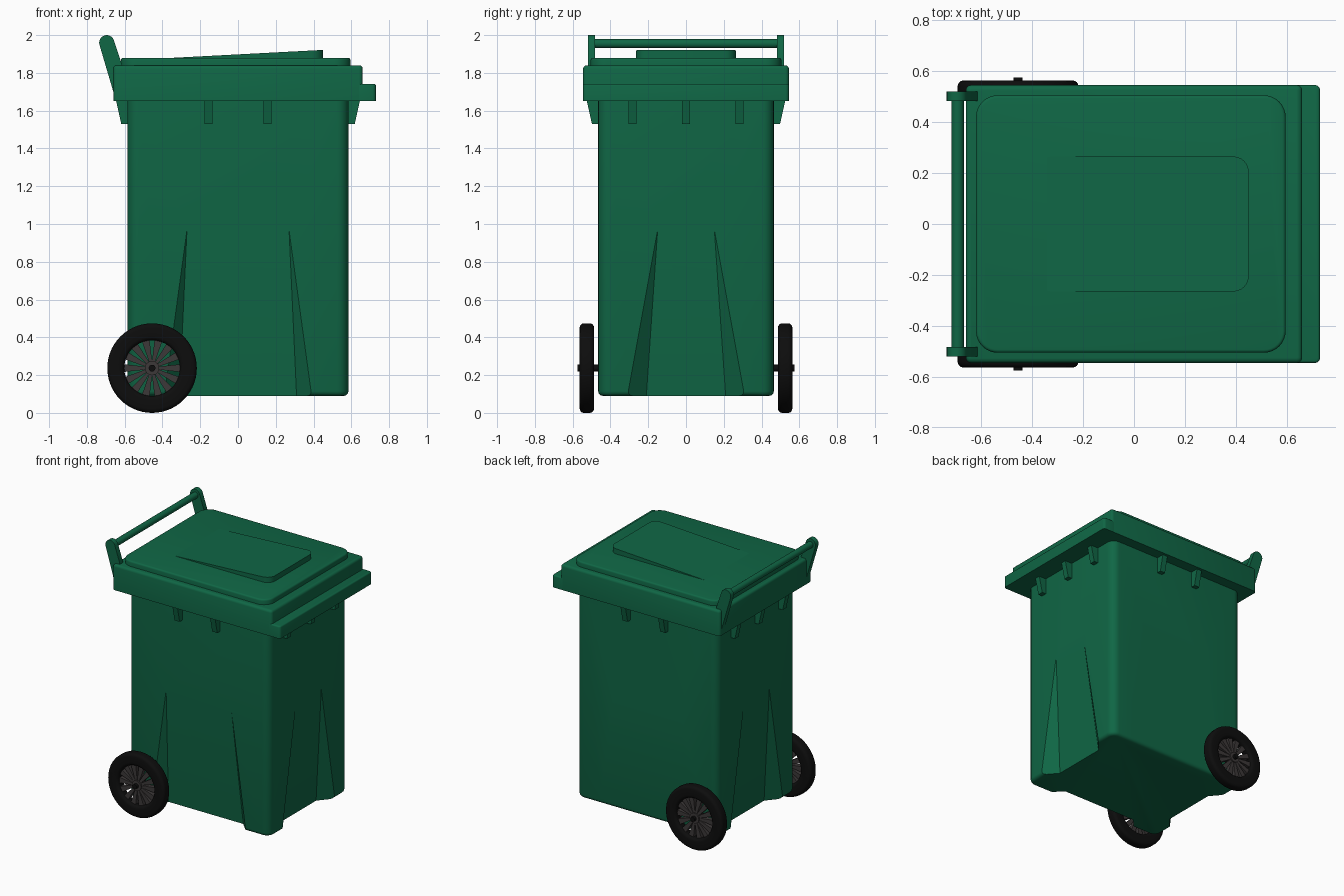
import bpy, bmesh, math
from mathutils import Vector, Matrix

if "Cube" in bpy.data.objects:
    bpy.data.objects.remove(bpy.data.objects["Cube"])


def material(name, rgb):
    m = bpy.data.materials.new(name)
    m.diffuse_color = (*rgb, 1)
    m.use_nodes = True
    m.node_tree.nodes["Principled BSDF"].inputs["Base Color"].default_value = m.diffuse_color
    return m


GREEN = material("bin green", (0.005, 0.135, 0.06))
BLACK = material("tyre black", (0.004, 0.004, 0.004))
GREY = material("spoke grey", (0.045, 0.04, 0.04))


def finish(name, bm, mat):
    bmesh.ops.recalc_face_normals(bm, faces=bm.faces)
    me = bpy.data.meshes.new(name)
    bm.to_mesh(me)
    bm.free()
    me.materials.append(mat)
    me.shade_smooth()
    me.set_sharp_from_angle(angle=math.radians(32))
    ob = bpy.data.objects.new(name, me)
    bpy.context.collection.objects.link(ob)
    return ob


def rrect(x0, x1, y0, y1, r, n=6):
    """Rounded rectangle outline, counter-clockwise."""
    pts = []
    for k, (cx, cy) in enumerate([(x1 - r, y1 - r), (x0 + r, y1 - r), (x0 + r, y0 + r), (x1 - r, y0 + r)]):
        for i in range(n + 1):
            a = math.pi / 2 * (k + i / n)
            pts.append((cx + r * math.cos(a), cy + r * math.sin(a)))
    return pts


def add_prism(bm, pts, vec):
    f = bm.faces.new([bm.verts.new(p) for p in pts])
    geo = bmesh.ops.extrude_face_region(bm, geom=[f])["geom"]
    top = [v for v in geo if isinstance(v, bmesh.types.BMVert)]
    bmesh.ops.translate(bm, verts=top, vec=vec)
    return top


def slab(name, outline, z0, z1, bevel=0.0, ends="t"):
    """Upright prism, with its top and/or bottom edges rounded."""
    bm = bmesh.new()
    add_prism(bm, [(x, y, z0) for x, y in outline], (0, 0, z1 - z0))
    if bevel:
        zs = ([z1] if "t" in ends else []) + ([z0] if "b" in ends else [])
        es = [e for e in bm.edges if any(all(abs(v.co.z - z) < 1e-5 for v in e.verts) for z in zs)]
        bmesh.ops.bevel(bm, geom=es, offset=bevel, segments=3, profile=0.5, affect='EDGES')
    return finish(name, bm, GREEN)


def cylinder(name, r, y0, y1, x, z, mat, n=24):
    bm = bmesh.new()
    add_prism(bm, [(x + r * math.cos(math.tau * i / n), y0, z + r * math.sin(math.tau * i / n))
                   for i in range(n)], (0, y1 - y0, 0))
    return finish(name, bm, mat)


# Body with a sloping recess cut into the foot of each side
BX, BY, DEPTH = 0.585, 0.465, 0.085
body = slab("body", rrect(-BX, BX, -BY, BY, 0.06), 0.09, 1.68, 0.025, "b")


def recess_cutter(half_top, half_in, half_out, dist, turn):
    bm = bmesh.new()
    for s in (-1, 1):
        a = Vector((s * half_top, -dist, 0.97))
        b = Vector((s * half_in, -dist + DEPTH, 0.09))
        c = Vector((s * half_out, -dist, 0.09))
        low = a + (b - a) * 1.1
        for p in (a + (a - b) * 0.02, low, low + (c - b) * 2):
            bm.verts.new(p)
    bmesh.ops.convex_hull(bm, input=bm.verts)
    bm.transform(Matrix.Rotation(turn, 4, 'Z'))
    ob = finish("recess_cutter", bm, GREEN)
    ob.hide_render = True
    mod = body.modifiers.new("recess", 'BOOLEAN')
    mod.operation, mod.solver, mod.object = 'DIFFERENCE', 'EXACT', ob
    return ob


cutters = []
for k in range(4):
    size = (0.27, 0.31, 0.39, BY) if k % 2 == 0 else (0.15, 0.21, 0.31, BX)
    cutters.append(recess_cutter(*size, k * math.pi / 2))
bpy.context.view_layer.update()
cut = bpy.data.meshes.new_from_object(body.evaluated_get(bpy.context.evaluated_depsgraph_get()))
body.modifiers.clear()
body.data = cut
cut.shade_smooth()
cut.set_sharp_from_angle(angle=math.radians(32))
for c in cutters:
    bpy.data.objects.remove(c)

# Rim, front lip and lid
slab("rim", rrect(-0.66, 0.66, -0.545, 0.545, 0.02, 3), 1.65, 1.84, 0.018)
slab("front_lip", rrect(0.55, 0.73, -0.545, 0.545, 0.018, 3), 1.65, 1.742, 0.01)
slab("lid", rrect(-0.62, 0.595, -0.505, 0.505, 0.085, 8), 1.83, 1.88, 0.012)

# Raised wedge on the lid
bm = bmesh.new()
for v in add_prism(bm, [(x, y, 1.86) for x, y in rrect(-0.38, 0.45, -0.265, 0.265, 0.06)], (0, 0, 0.02)):
    v.co.z = 1.878 + 0.042 * min(1, (v.co.x + 0.38) / 0.8)
finish("lid_wedge", bm, GREEN)

# Ribs under the rim
bm = bmesh.new()


def rib(turn, along, dist):
    w = 0.021
    start = len(bm.verts)
    prof = [(dist - 0.02, 1.66), (dist + 0.062, 1.66), (dist + 0.033, 1.53), (dist - 0.02, 1.53)]
    add_prism(bm, [(along - w, -d, z) for d, z in prof], (2 * w, 0, 0))
    bm.verts.ensure_lookup_table()
    bmesh.ops.rotate(bm, verts=bm.verts[start:], matrix=Matrix.Rotation(turn, 3, 'Z'))


for s in (0, 1):
    for t in (-0.156, 0.156):
        rib(s * math.pi, t, BY)
    for t in (-0.283, 0, 0.283):
        rib(math.pi / 2 + s * math.pi, t, BX)
finish("rim_ribs", bm, GREEN)

# Handle: two arms with rounded tops and a bar
cx, cz, r = -0.695, 1.96, 0.04
arc = [(cx + r * math.cos(math.radians(a)), cz + r * math.sin(math.radians(a))) for a in range(15, 201, 15)]
for s, side in ((-1, "right"), (1, "left")):
    bm = bmesh.new()
    pts = arc + [(-0.66, 1.70), (-0.615, 1.70), (-0.615, 1.845)]
    add_prism(bm, [(x, s * 0.483, z) for x, z in pts], (0, s * 0.037, 0))
    finish("handle_arm_" + side, bm, GREEN)
cylinder("handle_bar", 0.024, -0.49, 0.49, -0.692, 1.955, GREEN)

# Wheels and axle
WX, WZ = -0.455, 0.237
for s, side in ((-1, "right"), (1, "left")):
    y = s * 0.525
    # Tyre: rounded cross-section spun around the axle
    bm = bmesh.new()
    ring = [bm.verts.new((WX + d, y + w, WZ)) for d, w in rrect(0.147, 0.237, -0.038, 0.038, 0.022, 4)]
    edges = [bm.edges.new((ring[i], ring[(i + 1) % len(ring)])) for i in range(len(ring))]
    bmesh.ops.spin(bm, geom=edges + ring, cent=(WX, y, WZ), axis=(0, 1, 0), angle=math.tau,
                   steps=56, use_merge=True)
    bmesh.ops.remove_doubles(bm, verts=bm.verts, dist=1e-4)
    finish("tyre_" + side, bm, BLACK)
    # Tapered spokes
    bm = bmesh.new()
    for i in range(14):
        a = math.tau * i / 14
        u, v = Vector((math.cos(a), 0, math.sin(a))), Vector((-math.sin(a), 0, math.cos(a)))
        c = Vector((WX, y - 0.018, WZ))
        add_prism(bm, [c + u * d + v * w for d, w in
                       ((0.025, -0.007), (0.155, -0.021), (0.155, 0.021), (0.025, 0.007))], (0, 0.036, 0))
    finish("spokes_" + side, bm, GREY)
    cylinder("hub_" + side, 0.038, y - 0.028, y + 0.028, WX, WZ, GREY)
cylinder("axle", 0.018, -0.575, 0.575, WX, WZ, BLACK, 16)
